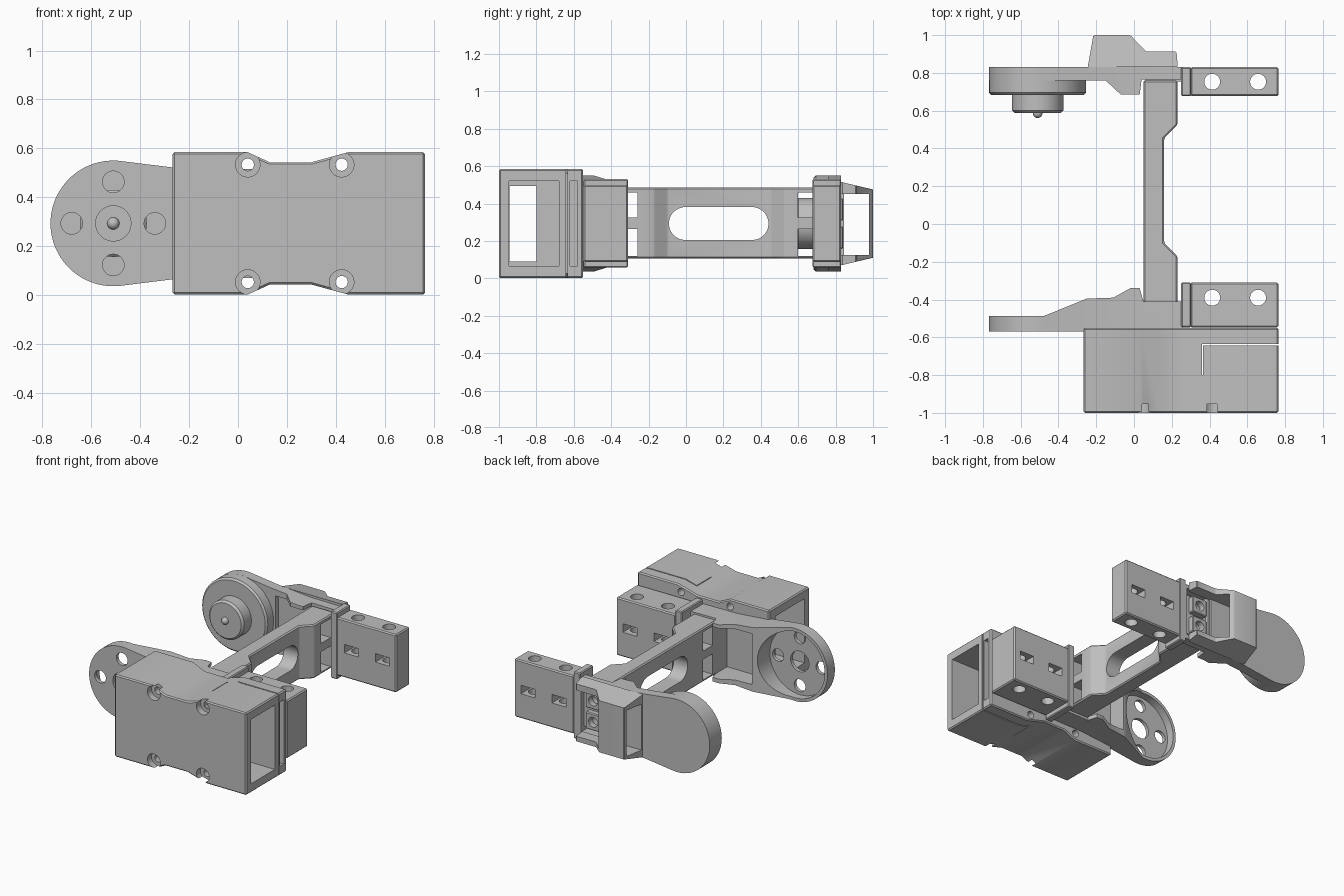
import bpy, bmesh, math

if "Cube" in bpy.data.objects:
    bpy.data.objects.remove(bpy.data.objects["Cube"], do_unlink=True)

grey = bpy.data.materials.new("plain grey")
grey.use_nodes = True
grey.diffuse_color = (0.52, 0.52, 0.52, 1)
grey.node_tree.nodes["Principled BSDF"].inputs["Base Color"].default_value = (0.52, 0.52, 0.52, 1)

MID = 0.293           # height of the model's plane of symmetry
HUB_X, HUB_R = -0.51, 0.257


def place(axis, u, v, w):
    """Map a 2D outline point plus its depth to 3D along the given axis."""
    return {"x": (w, u, v), "y": (u, w, v), "z": (u, v, w)}[axis]


def prism(name, pts, axis, a, b, bevel=0):
    bm = bmesh.new()
    low = [bm.verts.new(place(axis, u, v, a)) for u, v in pts]
    high = [bm.verts.new(place(axis, u, v, b)) for u, v in pts]
    bm.faces.new(low)
    bm.faces.new(high)
    for i in range(len(pts)):
        j = (i + 1) % len(pts)
        bm.faces.new((low[i], low[j], high[j], high[i]))
    bmesh.ops.recalc_face_normals(bm, faces=bm.faces)
    if bevel:
        bm.normal_update()
        sharp = [e for e in bm.edges if e.calc_face_angle(0) > 0.5]
        bmesh.ops.bevel(bm, geom=sharp, offset=bevel, segments=1, affect="EDGES")
    mesh = bpy.data.meshes.new(name)
    bm.to_mesh(mesh)
    bm.free()
    ob = bpy.data.objects.new(name, mesh)
    mesh.materials.append(grey)
    bpy.context.scene.collection.objects.link(ob)
    return ob


def box(name, x, y, z, bevel=0):
    pts = [(x[0], y[0]), (x[1], y[0]), (x[1], y[1]), (x[0], y[1])]
    return prism(name, pts, "z", z[0], z[1], bevel)


def arc(u, v, r, start=0, end=360, n=48):
    full = abs(end - start) == 360
    steps = n if full else n + 1
    angles = [math.radians(start + (end - start) * i / n) for i in range(steps)]
    return [(u + r * math.cos(t), v + r * math.sin(t)) for t in angles]


def rod(name, u, v, r, axis, a, b, bevel=0):
    return prism(name, arc(u, v, r), axis, a, b, bevel)


def carve(ob, cutters, mode="DIFFERENCE"):
    """Apply booleans to the object and remove the cutters."""
    for c in cutters:
        c.hide_render = True
        m = ob.modifiers.new("cut", "BOOLEAN")
        m.operation, m.solver, m.object = mode, "EXACT", c
    bpy.context.view_layer.update()
    graph = bpy.context.evaluated_depsgraph_get()
    mesh = bpy.data.meshes.new_from_object(ob.evaluated_get(graph))
    ob.modifiers.clear()
    ob.data = mesh
    for c in cutters:
        bpy.data.objects.remove(c, do_unlink=True)
    return ob


def mirrored(pts):
    """Close an upper outline with its reflection below the middle height."""
    return pts + [(u, 2 * MID - v) for u, v in reversed(pts)]


# Motor sleeve, open at both ends, with a dip across top and bottom
sleeve = prism("motor_sleeve", mirrored([(-0.267, 0.584), (0.04, 0.584), (0.13, 0.543),
               (0.30, 0.543), (0.45, 0.584), (0.765, 0.584)]), "y", -1.0, -0.55, 0.008)
cuts = [box("cavity", (-0.5, 1), (-0.945, -0.80), (0.09, 0.495)),
        box("wide_cavity", (0.36, 1), (-0.946, -0.68), (0.065, 0.52)),
        box("rear_cavity", (-0.5, 0.0), (-0.946, -0.62), (0.065, 0.52)),
        box("end_slot", (0.45, 1), (-0.62, -0.58), (0.065, 0.52)),
        box("long_slit", (0.36, 1), (-0.642, -0.634), (-0.1, 0.7)),
        box("short_slit", (0.36, 0.365), (-0.80, -0.636), (-0.1, 0.7))]
for x in (0.04, 0.424):
    for z in (MID - 0.24, MID + 0.24):
        cuts.append(rod("counterbore", x, z, 0.05, "y", -1.1, -0.953))
        cuts.append(rod("screw_hole", x, z, 0.025, "y", -1.2, -0.5))
carve(sleeve, cuts)

# Mounting blocks with upright holes and nut slots, each on a taller flange
for side, y, hole_y in (("front", (-0.547, -0.31), -0.39), ("rear", (0.677, 0.83), 0.753)):
    block = box(side + "_mounting_block", (0.298, 0.765), y, (0.088, 0.498), 0.008)
    cuts = []
    for x in (0.414, 0.657):
        cuts.append(rod("upright_hole", x, hole_y, 0.042, "z", -0.2, 0.8))
        cuts.append(box("nut_slot", (x - 0.055, x + 0.055), (y[0] - 0.1, y[1] + 0.1),
                        (MID - 0.03, MID + 0.03)))
    carve(block, cuts)
    box(side + "_flange", (0.25, 0.302), y, (0.058, 0.53), 0.006)

# Cross beam with a long rounded window and paired end windows
beam = prism("cross_beam", [(0.05, -0.42), (0.23, -0.42), (0.23, -0.17), (0.16, -0.10),
             (0.16, 0.455), (0.23, 0.525), (0.23, 0.76), (0.05, 0.76)], "z", 0.105, 0.485, 0.008)
cuts = [prism("oval", arc(-0.003, MID, 0.088, 270, 90, 24) + arc(0.353, MID, 0.088, 90, -90, 24),
              "x", -0.2, 0.5)]
for y in ((-0.37, -0.26), (0.60, 0.71)):
    for z in ((0.12, 0.265), (0.325, 0.46)):
        cuts.append(box("end_window", (-0.2, 0.5), y, z))
carve(beam, cuts)

# Shared side outline: round hub tapering into a straight arm
top_edge = [(-0.27, 0.522), (-0.02, 0.5), (0.26, 0.497)]
hub_arc = arc(HUB_X, MID, HUB_R, 84, 276)
arm_outline = hub_arc + [(u, 2 * MID - v) for u, v in top_edge] + top_edge[::-1]

# Front arm: rimmed hub on a thin plate, sloped side walls and bolt holes
front_arm = prism("front_arm", arm_outline, "y", -0.57, -0.30)
slope = prism("slope", [(-0.9, -0.6), (-0.9, -0.488), (-0.48, -0.488), (-0.25, -0.395),
              (-0.11, -0.39), (-0.02, -0.34), (0.03, -0.34), (0.05, -0.41), (0.4, -0.41),
              (0.4, -0.551), (-0.26, -0.551), (-0.26, -0.6)], "z", -0.3, 0.9)
carve(front_arm, [slope], "INTERSECT")
cuts = [rod("hub_recess", HUB_X, MID, 0.235, "y", -0.545, -0.2),
        box("arm_pocket", (-0.24, 0.045), (-0.525, -0.2), (0.115, 0.475)),
        rod("centre_hole", HUB_X, MID, 0.072, "y", -0.8, -0.3)]
for i in range(4):
    t = i * math.pi / 2
    cuts.append(rod("bolt_hole", HUB_X + 0.17 * math.cos(t), MID + 0.17 * math.sin(t),
                    0.044, "y", -0.8, -0.3))
carve(front_arm, cuts)

# Rear arm with side walls that thicken towards the beam
rear_arm = prism("rear_arm", arm_outline, "y", 0.60, 0.83)
slope = prism("slope", [(-0.9, 0.9), (-0.9, 0.76), (-0.15, 0.76), (-0.07, 0.685),
              (0.03, 0.685), (0.04, 0.765), (0.4, 0.765), (0.4, 0.9)], "z", -0.3, 0.9)
carve(rear_arm, [slope], "INTERSECT")
carve(rear_arm, [box("arm_pocket", (-0.24, 0.04), (0.5, 0.795), (0.115, 0.475)),
                 box("post_window", (0.06, 0.24), (0.5, 1), (0.12, 0.47))])

# Rear hub with its bearing boss and pin
rod("rear_hub", HUB_X, MID, HUB_R, "y", 0.683, 0.83, 0.012)
rod("bearing_boss", HUB_X, MID, 0.137, "y", 0.588, 0.70, 0.014)
bpy.ops.mesh.primitive_uv_sphere_add(segments=24, ring_count=12, radius=0.025,
                                     location=(HUB_X, 0.586, MID))
pin = bpy.context.object
pin.name = "bearing_pin"
pin.data.materials.append(grey)

# Screw posts joining the rear arm to the beam
posts = box("screw_post_plate", (0.06, 0.26), (0.755, 0.80), (0.15, 0.44))
holes = [rod("post_hole", 0.14, z, 0.033, "y", 0.7, 0.9) for z in (MID - 0.075, MID + 0.075)]
carve(posts, holes)
for z in (MID - 0.075, MID + 0.075):
    post = box("screw_post", (0.08, 0.20), (0.755, 0.84), (z - 0.06, z + 0.06), 0.006)
    carve(post, [rod("post_hole", 0.14, z, 0.035, "y", 0.7, 0.9)])

# Rear cable cover: tapered shell with a tunnel along its length
cover = prism("cable_cover", [(0.83, 0.07), (0.83, 0.515), (1.0, 0.475), (1.0, 0.11)],
              "x", -0.3, 0.3)
shape = prism("cover_shape", [(-0.245, 0.83), (-0.215, 1.0), (-0.02, 1.0), (0.065, 0.912),
              (0.225, 0.912), (0.232, 0.83)], "z", -0.3, 0.9, 0.006)
carve(cover, [shape], "INTERSECT")
carve(cover, [box("tunnel", (-0.5, 0.5), (0.845, 0.978), (0.125, 0.45)),
              box("post_access", (0.05, 0.5), (0.7, 1.1), (0.125, 0.45))])

# Smooth the round parts while keeping hard edges
for ob in bpy.context.scene.objects:
    ob.select_set(ob.type == "MESH")
bpy.context.view_layer.objects.active = pin
bpy.ops.object.shade_smooth_by_angle(angle=math.radians(30))
